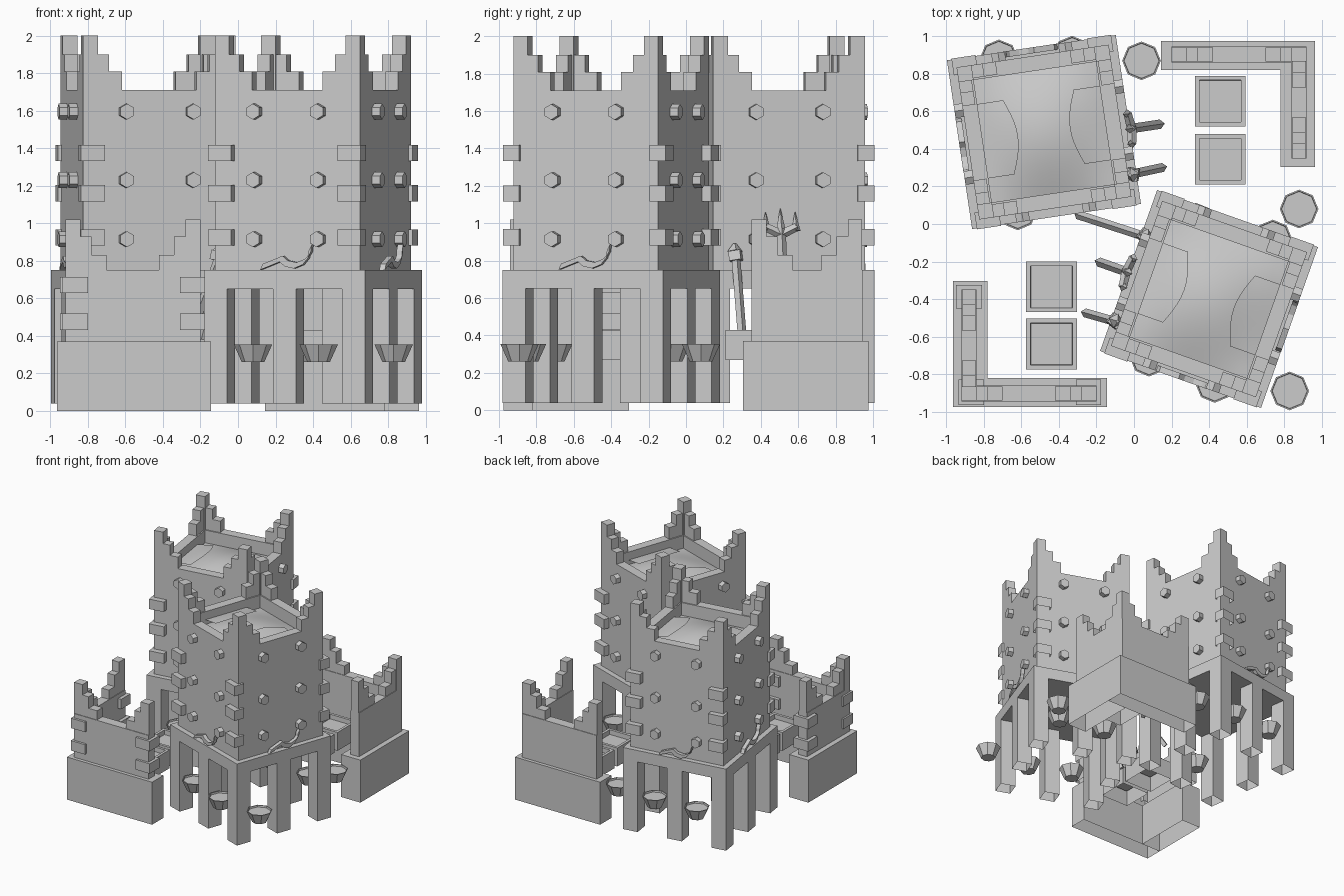
import bpy, bmesh
from math import radians, pi, sin
from mathutils import Matrix, Vector

if "Cube" in bpy.data.objects:
    bpy.data.objects.remove(bpy.data.objects["Cube"])

def finish(name, bm, smooth=False, open_below=False):
    bmesh.ops.recalc_face_normals(bm, faces=bm.faces)
    if open_below:
        bm.normal_update()
        low = [f for f in bm.faces if f.normal.z < -.99]
        bmesh.ops.delete(bm, geom=low, context='FACES')
    me = bpy.data.meshes.new(name)
    bm.to_mesh(me)
    bm.free()
    if smooth:
        for p in me.polygons:
            p.use_smooth = True
    ob = bpy.data.objects.new(name, me)
    bpy.context.collection.objects.link(ob)
    return ob

def box(bm, M, x0, x1, y0, y1, z0, z1):
    c = Vector(((x0 + x1) / 2, (y0 + y1) / 2, (z0 + z1) / 2))
    S = Matrix.Diagonal((x1 - x0, y1 - y0, z1 - z0, 1))
    bmesh.ops.create_cube(bm, size=1, matrix=M @ Matrix.Translation(c) @ S)

def cone(bm, M, a, b, r1, r2, n=6):
    a, b = Vector(a), Vector(b)
    d = b - a
    R = d.to_track_quat('Z', 'Y').to_matrix().to_4x4()
    bmesh.ops.create_cone(bm, cap_ends=True, segments=n, radius1=r1, radius2=r2,
                          depth=d.length, matrix=M @ Matrix.Translation((a + b) / 2) @ R)

def rotz(a):
    return Matrix.Rotation(a, 4, 'Z')

def grid_sheet(bm, M, f, nu, nv):
    vs = [[bm.verts.new(M @ Vector(f(i / nu, j / nv))) for j in range(nv + 1)] for i in range(nu + 1)]
    for i in range(nu):
        for j in range(nv):
            bm.faces.new((vs[i][j], vs[i+1][j], vs[i+1][j+1], vs[i][j+1]))

def hollow_top(bm, rim, depth):
    # flat rim, then a straight-sided recess
    top = max(bm.faces, key=lambda f: f.calc_center_median().z)
    bmesh.ops.inset_region(bm, faces=[top], thickness=rim)
    bmesh.ops.inset_region(bm, faces=[top], thickness=.002)
    bmesh.ops.translate(bm, verts=top.verts, vec=(0, 0, -depth))

H, W = 0.41, 0.08   # body half width, parapet thickness

def tower(label, x, y, ang):
    T = Matrix.Translation((x, y, 0)) @ rotz(radians(ang))
    # open base: corner and middle pillars under a slab
    bm = bmesh.new()
    for px in (-0.39, 0, 0.39):
        for py in (-0.39, 0, 0.39):
            if px or py:
                box(bm, T, px - .065, px + .065, py - .065, py + .065, .04, .65)
    finish(label + "_pillars", bm, open_below=True)
    bm = bmesh.new()
    box(bm, T, -.455, .455, -.455, .455, .65, .75)
    finish(label + "_slab", bm)
    # body and rim
    bm = bmesh.new()
    box(bm, T, -H, H, -H, H, .75, 1.58)
    for k in range(4):
        R = T @ rotz(k * pi / 2)
        box(bm, R, -H, H - W, -H, -H + W, 1.58, 1.71)
    finish(label + "_body", bm, open_below=True)
    # stepped corner battlements
    bm = bmesh.new()
    for k in range(4):
        R = T @ rotz(k * pi / 2)
        box(bm, R, -H, -H + W, -H, -H + W, 1.71, 2.0)
        for d, z in ((.14, 1.90), (.21, 1.81)):
            box(bm, R, -H + W, -H + d, -H, -H + W - .01, 1.71, z)
            box(bm, R, -H, -H + W - .01, -H + W, -H + d, 1.71, z)
    finish(label + "_battlements", bm, open_below=True)
    # pegs on every face
    bm = bmesh.new()
    for k in range(4):
        R = T @ rotz(k * pi / 2)
        for px in (-.18, .18):
            for z in (.915, 1.23, 1.595):
                cone(bm, R, (px, -H + .03, z), (px, -H - .045, z), .042, .042)
    finish(label + "_pegs", bm)
    # corner stones
    bm = bmesh.new()
    for sx in (-1, 1):
        for sy in (-1, 1):
            for z in (.925, 1.16, 1.375):
                xs, ys = sorted((sx * .30, sx * .43)), sorted((sy * .37, sy * .46))
                box(bm, T, *xs, *ys, z - .043, z + .043)
    finish(label + "_corner_stones", bm, open_below=True)
    # cloth roof and its two folded flaps
    bm = bmesh.new()
    h = H - W
    grid_sheet(bm, T, lambda u, v: (h * (2*u - 1), h * (2*v - 1),
               1.60 + .07 * sin(pi * u) * sin(pi * v)), 12, 12)
    finish(label + "_cloth_roof", bm, True)
    bm = bmesh.new()
    for k in (0, 1):
        grid_sheet(bm, T @ rotz(k * pi), lambda u, v: (h - u * (.14 + .05 * sin(pi * v)),
                   .2 * (2*v - 1), 1.64 + .05 * u * (.4 + .6 * sin(pi * v))), 4, 10)
    finish(label + "_roof_flaps", bm, True)
    return T

def hook(name, M):
    # curved hook lying on a wall, swept square section
    bm = bmesh.new()
    pts = [(-.13, .768), (-.02, .81), (.01, .785), (.06, .775), (.11, .795), (.14, .83), (.145, .87)]
    prev = None
    for px, pz in pts:
        w = .016
        ring = [bm.verts.new(M @ Vector((px + a * .5, -H - .03 + b, pz + a)))
                for a, b in ((-w, -w), (w, -w), (w, w), (-w, w))]
        if prev:
            for k in range(4):
                bm.faces.new((prev[k], prev[(k+1) % 4], ring[(k+1) % 4], ring[k]))
        else:
            bm.faces.new(ring)
        prev = ring
    bm.faces.new(prev)
    finish(name, bm)

def trident(name, M, reach=.21):
    # shaft leans from a tray to the wall, M faces +x
    bm = bmesh.new()
    cone(bm, M, (H + reach, 0, .38), (H + .05, 0, .97), .025, .025, 4)
    for s in (-1, 1):
        cone(bm, M, (H + .055, 0, .94), (H + .045, s * .085, .98), .025, .022, 4)
    for s, z in ((-1, 1.06), (0, 1.08), (1, 1.06)):
        cone(bm, M, (H + .045, s * .08, .96), (H + .02, s * .08, z), .026, .001, 4)
    finish(name, bm)

def spear(name, M, reach=.19):
    bm = bmesh.new()
    cone(bm, M, (H + reach, .01, .38), (H + .03, 0, .80), .024, .024, 4)
    cone(bm, M, (H + .03, 0, .80), (H + .02, -.005, .85), .045, .045, 4)
    cone(bm, M, (H + .02, -.005, .85), (H + .01, -.005, .89), .04, .01, 4)
    finish(name, bm)

A = tower("back_tower", -.48, .49, 8.5)
B = tower("front_tower", .40, -.40, -19.5)
for nm, M in (("front_tower_south", B), ("front_tower_east", B @ rotz(pi / 2)),
              ("back_tower_north", A @ rotz(pi)), ("back_tower_west", A @ rotz(-pi / 2))):
    hook(nm + "_hook", M)
up = Matrix.Translation
Bw = B @ rotz(pi)
trident("back_tower_trident", A @ up((0, -.05, 0)))
spear("back_tower_spear", A @ up((0, -.29, 0)))
spear("front_tower_long_spear", Bw @ up((0, -.20, 0)), .40)
trident("front_tower_trident", Bw @ up((0, .01, 0)))
spear("front_tower_spear", Bw @ up((0, .28, 0)))

# low corner walls: heavy footing, thinner wall, stepped ends
def corner_wall(label, M, stones):
    bm = bmesh.new()
    box(bm, M, .145, .965, .82, .975, 0, .37)
    box(bm, M, .78, .965, .305, .82, 0, .37)
    finish(label + "_footing", bm, open_below=True)
    bm = bmesh.new()
    box(bm, M, .20, .92, .86, .945, .37, .75)
    box(bm, M, .84, .92, .35, .86, .37, .75)
    finish(label + "_wall", bm, open_below=True)
    bm = bmesh.new()
    for a, b, z in ((0, .08, 1.02), (.08, .14, .93), (.14, .22, .83)):
        box(bm, M, .20 + a, .20 + b, .865, .94, .75, z)
        box(bm, M, .92 - b, .92 - a, .865, .94, .75, z)
        box(bm, M, .845, .915, .35 + a, .35 + b, .75, z)
        if a:
            box(bm, M, .845, .915, .945 - b, .945 - a, .75, z)
    finish(label + "_battlements", bm, open_below=True)
    if stones:
        bm = bmesh.new()
        for z in (.475, .67):
            for x0 in (.175, .80):
                box(bm, M, x0, x0 + .135, .83, .965, z - .043, z + .043)
            box(bm, M, .81, .95, .325, .45, z - .043, z + .043)
        finish(label + "_corner_stones", bm, open_below=True)

corner_wall("back_corner", Matrix(), False)
corner_wall("front_corner", rotz(pi), True)

# square trays with a recessed top
for i, (x, y) in enumerate(((.46, .655), (.46, .345), (-.44, -.335), (-.44, -.64))):
    bm = bmesh.new()
    box(bm, up((x, y, 0)), -.135, .135, -.135, .135, .27, .43)
    hollow_top(bm, .033, .04)
    finish(f"tray_{i + 1}", bm, open_below=True)

# eight-sided hanging bowls
bowls = ((.04, .87), (.88, .08), (.83, -.89), (-.72, .88), (-.33, .90), (.33, .01),
         (.74, -.08), (.08, -.71), (.43, -.85), (-.62, .07))
for i, (x, y) in enumerate(bowls):
    bm = bmesh.new()
    cone(bm, Matrix(), (x, y, .26), (x, y, .355), .06, .103, 8)
    hollow_top(bm, .008, .015)
    finish(f"bowl_{i + 1}", bm)
